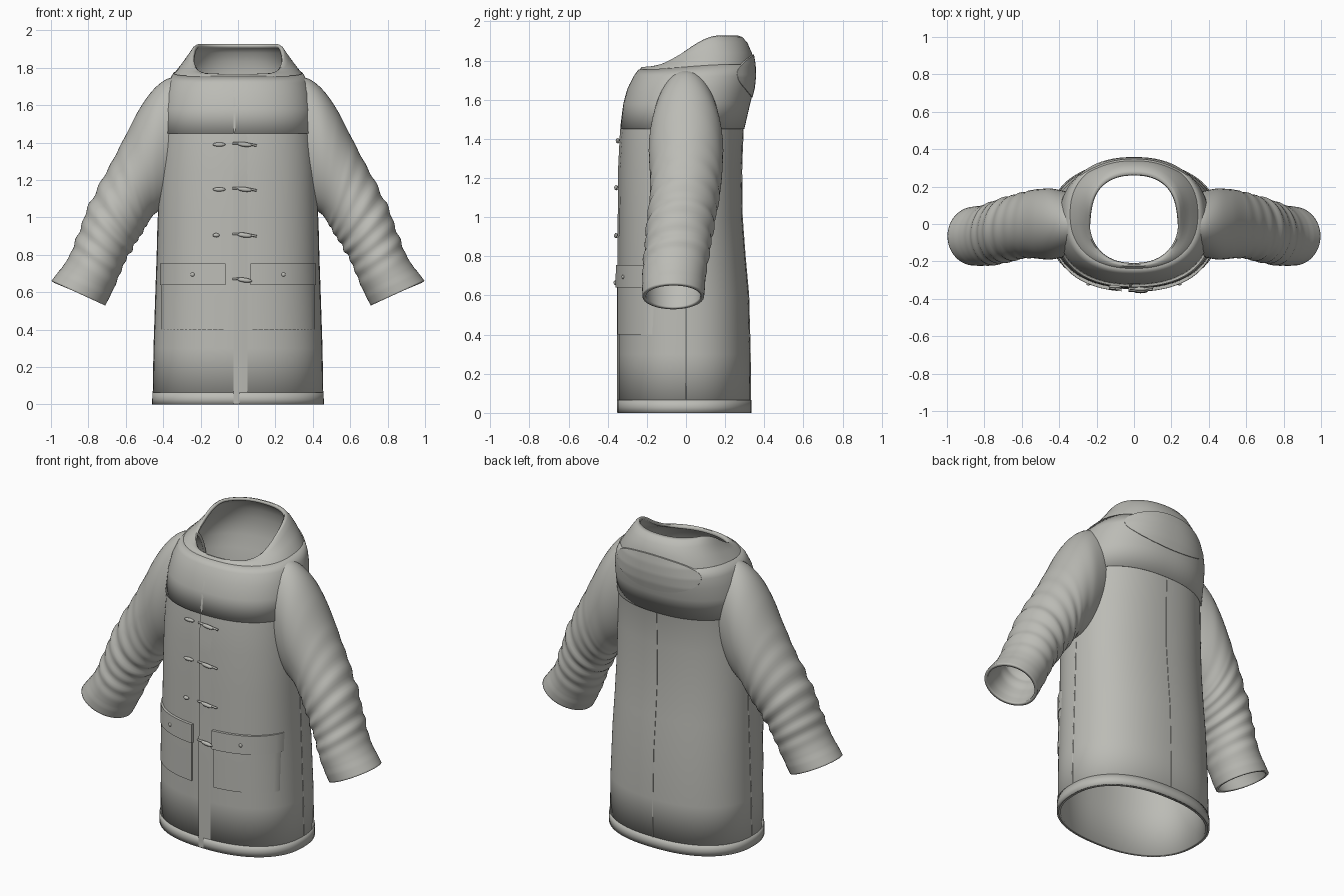
import bpy, math
from mathutils import Vector

cube = bpy.data.objects.get("Cube")
if cube:
    bpy.data.objects.remove(cube)

cloth = bpy.data.materials.new("grey_cloth")
cloth.use_nodes = True
cloth.diffuse_color = (0.50, 0.50, 0.465, 1)
bsdf = cloth.node_tree.nodes["Principled BSDF"]
bsdf.inputs["Base Color"].default_value = cloth.diffuse_color
bsdf.inputs["Roughness"].default_value = 0.8

POWER = 2.3   # squareness of the body cross-section
# Body sections: front height, back height, half width, front y, back y
BODY = [
    (0.00, 0.00, 0.455, -0.345, 0.330),
    (0.30, 0.30, 0.450, -0.345, 0.328),
    (0.60, 0.60, 0.440, -0.345, 0.320),
    (0.80, 0.80, 0.433, -0.343, 0.302),
    (1.00, 1.00, 0.428, -0.342, 0.287),
    (1.25, 1.25, 0.420, -0.340, 0.284),
    (1.45, 1.45, 0.408, -0.330, 0.292),
    (1.58, 1.58, 0.402, -0.314, 0.322),
    (1.66, 1.66, 0.390, -0.292, 0.342),
    (1.72, 1.72, 0.370, -0.262, 0.348),
    (1.755, 1.78, 0.340, -0.236, 0.346),
    (1.768, 1.84, 0.300, -0.226, 0.336),
    (1.768, 1.89, 0.268, -0.218, 0.314),
    (1.763, 1.92, 0.250, -0.214, 0.288),
    (1.750, 1.928, 0.238, -0.208, 0.265),
]


def finish(obj, thickness=0, mirror=False, angle=50):
    obj.data.materials.append(cloth)
    if mirror:
        obj.modifiers.new("mirror", 'MIRROR').use_mirror_merge = False
    if thickness:
        mod = obj.modifiers.new("cloth_thickness", 'SOLIDIFY')
        mod.thickness, mod.offset = thickness, -1
    bpy.ops.object.select_all(action='DESELECT')
    obj.select_set(True)
    bpy.context.view_layer.objects.active = obj
    bpy.ops.object.shade_smooth_by_angle(angle=math.radians(angle))
    return obj


def grid_mesh(name, rows, closed, **options):
    """Skin a list of equally long point rows."""
    n = len(rows[0])
    faces = [(i * n + j, i * n + (j + 1) % n, (i + 1) * n + (j + 1) % n, (i + 1) * n + j)
             for i in range(len(rows) - 1) for j in range(n if closed else n - 1)]
    mesh = bpy.data.meshes.new(name)
    mesh.from_pydata([p for row in rows for p in row], [], faces)
    obj = bpy.data.objects.new(name, mesh)
    bpy.context.collection.objects.link(obj)
    return finish(obj, **options)


def mix(a, b, t):
    return [p + (q - p) * t for p, q in zip(a, b)]


def section(z, column):
    for a, b in zip(BODY, BODY[1:]):
        if a[column] <= z <= b[column]:
            return mix(a, b, (z - a[column]) / max(b[column] - a[column], 1e-6))
    return BODY[-1]


def body_ring(row, grow=0, count=96):
    zf, zb, rx, yf, yb = row
    rx, yf, yb = rx + grow, yf - grow, yb + grow
    ring = []
    for k in range(count):
        a = math.tau * k / count
        c, s = math.cos(a), math.sin(a)
        x = rx * math.copysign(abs(c) ** (2 / POWER), c)
        v = math.copysign(abs(s) ** (2 / POWER), s)
        t = min(1, (v + 1) / 2 * 1.25)
        ring.append((x, (yf + yb) / 2 + v * (yb - yf) / 2, zf + (zb - zf) * t * t * (3 - 2 * t)))
    return ring


def surface_y(x, z, back=False):
    row = section(z, 1 if back else 0)
    half = (row[4] - row[3]) / 2
    depth = half * max(0, 1 - min(1, abs(x) / row[2]) ** POWER) ** (1 / POWER)
    return (row[3] + row[4]) / 2 + (depth if back else -depth)


def plate(name, x0, x1, z0, z1, lift, back=False, disc=False, taper=False, mirror=False, n=20):
    """A raised patch that follows the body, with its border tucked in."""
    steps = [-1, -0.9999] + [2 * i / n - 1 for i in range(1, n)] + [0.9999, 1]
    rows = []
    for v in steps:
        row = []
        for u in steps:
            p, q = u, v
            if disc:
                p, q = u * math.sqrt(1 - v * v / 2), v * math.sqrt(1 - u * u / 2)
            x, z = (x0 + x1) / 2 + p * (x1 - x0) / 2, (z0 + z1) / 2 + q * (z1 - z0) / 2
            h = -0.004 if max(abs(u), abs(v)) == 1 else lift
            if taper:
                h = min(h, lift * (1 - u) / 2 - 0.001)
            y = surface_y(x, z, back) + (h if back else -h)
            row.append((x, y, z))
        rows.append(row[::-1] if back else row)
    return grid_mesh(name, rows, False, mirror=mirror, angle=40)


def tube(name, points, radius, mirror=False):
    curve = bpy.data.curves.new(name, 'CURVE')
    curve.dimensions, curve.bevel_depth, curve.bevel_resolution = '3D', radius, 2
    curve.use_fill_caps = True
    spline = curve.splines.new('POLY')
    spline.points.add(len(points) - 1)
    for p, co in zip(spline.points, points):
        p.co = (*co, 1)
    obj = bpy.data.objects.new(name, curve)
    bpy.context.collection.objects.link(obj)
    bpy.ops.object.select_all(action='DESELECT')
    obj.select_set(True)
    bpy.context.view_layer.objects.active = obj
    bpy.ops.object.convert(target='MESH')
    return finish(bpy.context.object, mirror=mirror)


def bead(name, place, size, tilt=0, mirror=False):
    bpy.ops.mesh.primitive_uv_sphere_add(segments=16, ring_count=10, location=(0, 0, 0))
    obj = bpy.context.object
    obj.name = name
    for v in obj.data.vertices:
        p = Vector([c * s for c, s in zip(v.co, size)])
        c, s = math.cos(tilt), math.sin(tilt)
        v.co = Vector(place) + Vector((p.x * c + p.z * s, p.y, p.z * c - p.x * s))
    return finish(obj, mirror=mirror)


# Body with hood, hem band and shoulder yoke
grid_mesh("coat_body_and_hood", [body_ring(r) for r in BODY], True, thickness=0.018)
grid_mesh("bottom_hem", [body_ring(section(z, 0), 0.004) for z in (0, 0.03, 0.065)], True, thickness=0.01)
yoke = [section(1.45, 0)] + [r for r in BODY if 1.5 < r[0] and r[2] > 0.33]
grid_mesh("shoulder_yoke", [body_ring(r, 0.006) for r in yoke], True, thickness=0.012)

# Sleeve sections: outer x, z; inner x, z; centre y; half depth
SLEEVE = [
    (0.32, 1.755, 0.34, 1.12, 0.00, 0.165),
    (0.39, 1.735, 0.39, 1.06, 0.00, 0.180),
    (0.46, 1.675, 0.43, 1.03, 0.00, 0.190),
    (0.53, 1.575, 0.455, 1.01, 0.00, 0.188),
    (0.60, 1.44, 0.475, 0.98, 0.00, 0.183),
    (0.70, 1.25, 0.51, 0.92, -0.01, 0.175),
    (0.795, 1.07, 0.56, 0.84, -0.03, 0.170),
    (0.855, 0.91, 0.61, 0.75, -0.045, 0.167),
    (0.91, 0.78, 0.655, 0.64, -0.06, 0.163),
    (0.995, 0.66, 0.712, 0.53, -0.065, 0.155),
]


def spline_row(table, t):
    f = t * (len(table) - 1)
    i = min(int(f), len(table) - 2)
    f -= i
    a, b, c, d = (table[max(0, min(len(table) - 1, i + k))] for k in (-1, 0, 1, 2))
    return [q + f / 2 * (r - p + f * (2 * p - 5 * q + 4 * r - s + f * (3 * (q - r) + s - p)))
            for p, q, r, s in zip(a, b, c, d)]


def sleeve_ring(t, count=48):
    ox, oz, ix, iz, yc, ry = spline_row(SLEEVE, t)
    mid, arm = Vector((ox + ix, 2 * yc, oz + iz)) / 2, Vector((ox - ix, 0, oz - iz)) / 2
    # Gathered folds in the lower arm, flat cuff at the end
    fold = 0.03 * max(0, math.sin(math.pi * (t - 0.45) / 0.48)) if 0.45 < t < 0.93 else 0
    ring = []
    for k in range(count):
        a = math.tau * k / count
        wave = math.sin(95 * t + 1.2 * math.cos(a + 0.5)) + 0.5 * math.sin(57 * t - math.sin(a))
        size = 1 + fold * wave + (0.015 if t > 0.94 else 0)
        ring.append(mid + arm * math.cos(a) * size - Vector((0, ry * math.sin(a) * size, 0)))
    return ring


grid_mesh("sleeves", [sleeve_ring(i / 90) for i in range(91)], True, thickness=0.018, mirror=True)

# Hanging hood fold on the back
plate("hood_fold", -0.29, 0.29, 1.61, 1.83, 0.010, back=True, disc=True)

# Front opening and seams
plate("front_placket", -0.025, 0.06, 0.002, 1.68, 0.008, taper=True, n=40)
plate("back_seam", -0.003, 0.003, 0.01, 1.45, 0.003, back=True, n=40)
tube("side_seams", [(section(z, 0)[2] - 0.001, 0, z) for z in (0.01, 0.3, 0.6, 0.8, 1.0)], 0.003, mirror=True)

# Patch pockets with buttoned flaps
plate("pockets", 0.075, 0.408, 0.40, 0.70, 0.008, mirror=True)
plate("pocket_flaps", 0.068, 0.416, 0.64, 0.755, 0.017, mirror=True)
bead("flap_buttons", (0.243, surface_y(0.243, 0.695) - 0.018, 0.695), (0.011, 0.007, 0.011), mirror=True)

# Toggles with cords and loops
for i, z in enumerate((1.39, 1.15, 0.905, 0.665)):
    y = surface_y(0, z) - 0.012
    reach = 0.05 if i == 3 else 0.10
    bead(f"toggle_{i + 1}", (0.035, y - 0.003, z), (0.04, 0.011, 0.012), tilt=0.12)
    tube(f"toggle_cord_{i + 1}", [(-0.03, y, z + 0.006), (0.03, y - 0.004, z + 0.008), (reach, y + 0.004, z - 0.006)], 0.006)
    if i < 3:
        size = 0.018 if i == 2 else 0.034
        bead(f"toggle_loop_{i + 1}", (-0.135 + size, surface_y(-0.1, z) - 0.006, z), (size, 0.010, 0.011))
